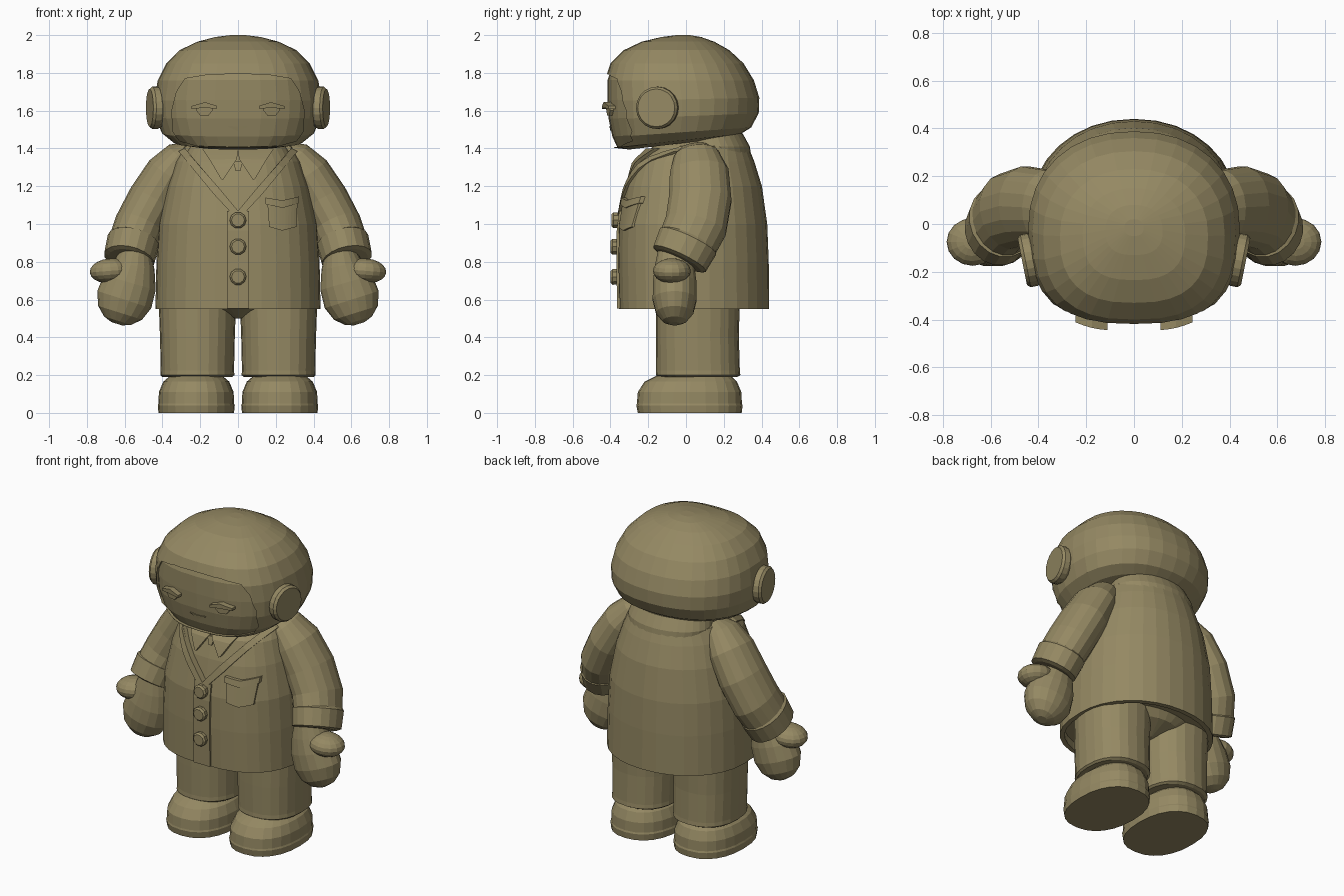
import bpy, bmesh, math
from mathutils import Matrix, Vector

cube = bpy.data.objects.get("Cube")
if cube:
    bpy.data.objects.remove(cube, do_unlink=True)

OLIVE = (0.30, 0.25, 0.125, 1)
mat = bpy.data.materials.new("olive clay")
mat.use_nodes = True
mat.diffuse_color = OLIVE
bsdf = next(n for n in mat.node_tree.nodes if n.type == 'BSDF_PRINCIPLED')
bsdf.inputs["Base Color"].default_value = OLIVE


def finish(bm, name):
    bmesh.ops.recalc_face_normals(bm, faces=bm.faces)
    me = bpy.data.meshes.new(name)
    bm.to_mesh(me)
    bm.free()
    me.materials.append(mat)
    ob = bpy.data.objects.new(name, me)
    bpy.context.collection.objects.link(ob)
    return ob


def skin(name, rings):
    """Bridge point rings and cap both ends."""
    bm = bmesh.new()
    vs = [[bm.verts.new(p) for p in r] for r in rings]
    n = len(vs[0])
    for a, b in zip(vs, vs[1:]):
        for i in range(n):
            j = (i + 1) % n
            bm.faces.new((a[i], a[j], b[j], b[i]))
    bm.faces.new(vs[0])
    bm.faces.new(vs[-1])
    return finish(bm, name)


def stack(name, rows, nf=2.0, nb=2.0, cx=0.0, seg=32):
    """Stacked rings: z, half width, front y, back y, optional tilt."""
    rings = []
    for z, w, yf, yb, *tilt in rows:
        t = tilt[0] if tilt else 0
        cy, d = (yf + yb) / 2, (yb - yf) / 2
        ring = []
        for i in range(seg):
            a = 2 * math.pi * i / seg
            c, s = math.cos(a), math.sin(a)
            e = 2 / (nf if s < 0 else nb)
            y = d * math.copysign(abs(s) ** e, s)
            x = w * math.copysign(abs(c) ** e, c)
            ring.append((cx + x, cy + y, z + t * y))
        rings.append(ring)
    return skin(name, rings)


def front_y(rows, nf, x, z):
    """Front surface depth of a stack at x, z."""
    for a, b in zip(rows, rows[1:]):
        if a[0] <= z <= b[0]:
            t = (z - a[0]) / (b[0] - a[0])
            w, yf, yb = (a[k] + t * (b[k] - a[k]) for k in (1, 2, 3))
            r = min(abs(x) / w, 0.97)
            return (yf + yb) / 2 - (yb - yf) / 2 * (1 - r ** nf) ** (1 / nf)
    return rows[0][2]


def plate(name, edge_a, edge_b, rows, nf, raise_by, steps=5):
    """Raised band between two x, z polylines, following a stack's front."""
    def fine(line):
        out = []
        for p, q in zip(line, line[1:]):
            out += [Vector(p).lerp(Vector(q), i / steps) for i in range(steps)]
        return out + [Vector(line[-1])]
    rings = []
    for p, q in zip(fine(edge_a), fine(edge_b)):
        yp, yq = (front_y(rows, nf, v.x, v.y) for v in (p, q))
        rings.append([(p.x, yp - raise_by, p.y), (q.x, yq - raise_by, q.y),
                      (q.x, yq + .02, q.y), (p.x, yp + .02, p.y)])
    return skin(name, rings)


def tube(name, rows, seg=18):
    """Limb through x, y, z centres with side radius and y radius."""
    pts = [Vector(r[:3]) for r in rows]
    rings = []
    for i, (x, y, z, r, ry) in enumerate(rows):
        d = pts[min(i + 1, len(pts) - 1)] - pts[max(i - 1, 0)]
        u = Vector((-d.z, 0, d.x)).normalized()
        v = d.cross(u).normalized()
        rings.append([pts[i] + u * r * math.cos(2 * math.pi * k / seg)
                      + v * ry * math.sin(2 * math.pi * k / seg) for k in range(seg)])
    return skin(name, rings)


def blob(name, centre, size, turn=0):
    bm = bmesh.new()
    m = (Matrix.Translation(centre) @ Matrix.Rotation(turn, 4, 'Y')
         @ Matrix.Diagonal((*size, 1)))
    bmesh.ops.create_uvsphere(bm, u_segments=16, v_segments=10, radius=1, matrix=m)
    return finish(bm, name)


def disc(name, centre, axis, rows, seg=16):
    """Turned disc: rows are radius, distance along the axis."""
    rot = Vector(axis).to_track_quat('Z', 'Y')
    return skin(name, [[Vector(centre) + rot @ Vector((r * math.cos(a), r * math.sin(a), h))
                        for a in (2 * math.pi * k / seg for k in range(seg))]
                       for r, h in rows])


def cut(ob, outline, y_end):
    """Cut an x, z outline into the front of an object."""
    cutter = skin(ob.name + "_cutter", [[(x, y, z) for x, z in outline] for y in (-1, y_end)])
    cutter.hide_render = True
    mod = ob.modifiers.new("opening", 'BOOLEAN')
    mod.operation, mod.object, mod.solver = 'DIFFERENCE', cutter, 'EXACT'
    bpy.context.view_layer.objects.active = ob
    bpy.ops.object.modifier_apply(modifier=mod.name)
    bpy.data.objects.remove(cutter, do_unlink=True)


def mirrored(half):
    return half + [(-x, z) for x, z in reversed(half) if x > 0]


# Helmet with face opening, and the head inside it
HEAD = [(1.425, .25, -.30, .21, .12), (1.44, .345, -.38, .29, .11),
        (1.485, .405, -.405, .345, .07), (1.57, .437, -.425, .385, .04),
        (1.66, .443, -.43, .388, .02), (1.76, .425, -.43, .36), (1.85, .38, -.40, .305),
        (1.92, .31, -.33, .23), (1.965, .215, -.235, .15), (1.99, .12, -.13, .08),
        (2.0, .04, -.05, .02)]
helmet = stack("helmet", HEAD, 2.6, 2.2)
cut(helmet, mirrored([(0, 1.795), (.16, 1.79), (.28, 1.77), (.325, 1.70), (.35, 1.6),
                      (.345, 1.49), (.31, 1.44), (.2, 1.41), (0, 1.405)]), -.2)
FACE = [(z + .003, w - .012, yf + .015, yb - .03, *t) for z, w, yf, yb, *t in HEAD[:7]]
stack("face", FACE, 2.6, 2.2)

# Eyes, eyelids, ear pads
for s, side in ((1, "left"), (-1, "right")):
    plate(side + "_eye", [(s * .135, 1.615), (s * .155, 1.62), (s * .2, 1.62), (s * .22, 1.615)],
          [(s * .135, 1.60), (s * .155, 1.575), (s * .2, 1.575), (s * .22, 1.60)],
          FACE, 2.6, .018, 1)
    plate(side + "_eyelid", [(s * .11, 1.625), (s * .175, 1.645), (s * .245, 1.625)],
          [(s * .11, 1.61), (s * .175, 1.615), (s * .245, 1.61)], FACE, 2.6, .036, 2)
    disc(side + "_ear_pad", (s * .405, -.145, 1.615), (s, -.2, 0),
         [(.1, 0), (.112, .02), (.112, .05), (.1, .064)], 20)
plate("mouth", [(-.055, 1.52), (0, 1.515), (.055, 1.52)],
      [(-.05, 1.513), (0, 1.492), (.05, 1.513)], FACE, 2.6, .009, 2)

# Jacket with V neck, shirt underneath
COAT = [(.55, .437, -.355, .44), (.8, .432, -.36, .438), (1.0, .42, -.357, .43),
        (1.2, .378, -.322, .402), (1.33, .335, -.282, .362), (1.41, .29, -.20, .33)]
NF = 2.6
hem = [(.6, .41, -.33, .41), (.55, .41, -.33, .41)]
jacket = stack("jacket", hem + COAT + [(1.42, .25, -.13, .31)], NF, 2.1)
cut(jacket, mirrored([(0, 1.07), (.28, 1.40), (.28, 1.6)]), -.03)
SHIRT = [(z, w - .03, yf + .025, yb - .03) for z, w, yf, yb in COAT[1:]]
stack("shirt", SHIRT + [(1.47, .2, -.1, .26)], NF, 2.1)
stack("back_collar", [(1.36, .26, -.02, .345), (1.41, .27, -.04, .338), (1.48, .25, -.05, .30)])

# Lapels and shirt collar
for s, side in ((1, "left"), (-1, "right")):
    plate(side + "_lapel", [(s * .285, 1.40), (s * .1, 1.19), (0, 1.07)],
          [(s * .315, 1.385), (s * .13, 1.16), (0, 1.02)], COAT, NF, .014)
    plate(side + "_shirt_collar", [(0, 1.40), (s * .005, 1.345), (s * .08, 1.232)],
          [(s * .19, 1.40), (s * .15, 1.34), (s * .09, 1.238)], SHIRT, NF, .028)
plate("tie_knot", [(-.025, 1.33), (-.012, 1.28)], [(.025, 1.33), (.012, 1.28)], SHIRT, NF, .012)

# Placket, buttons, breast pocket
plate("placket", [(-.058, .552), (-.058, 1.07)], [(.058, .552), (.058, 1.07)], COAT, NF, .01)
for i, z in enumerate((1.02, .88, .72)):
    disc(f"button_{i + 1}", (0, front_y(COAT, NF, 0, z), z), (0, -1, 0),
         [(.042, -.01), (.044, .03), (.034, .04)], 10)
plate("pocket", [(.155, 1.12), (.235, 1.11), (.315, 1.12)],
      [(.165, .985), (.235, .965), (.31, .985)], COAT, NF, .012)
plate("pocket_band", [(.145, 1.14), (.235, 1.125), (.322, 1.145)],
      [(.145, 1.105), (.235, 1.085), (.322, 1.11)], COAT, NF, .02)

# Hips joining the legs
stack("hips", [(.5, .02, -.04, .16), (.555, .22, -.15, .28), (.62, .38, -.2, .32)])

# Arms, cuffs, mittens, legs, shoes
for s, side in ((1, "left"), (-1, "right")):
    tube(side + "_sleeve", [(s * x, y, z, r, ry) for x, y, z, r, ry in (
        (.255, .045, 1.41, .03, .07), (.297, .055, 1.365, .087, .12),
        (.368, .07, 1.272, .12, .158), (.45, .075, 1.13, .133, .168),
        (.522, .052, .99, .134, .167), (.57, -.01, .86, .13, .155))])
    tube(side + "_cuff", [(s * x, y, z, r, ry) for x, y, z, r, ry in (
        (.55, .016, .92, .125, .15), (.554, .011, .908, .14, .165),
        (.577, -.034, .815, .135, .155), (.579, -.038, .807, .11, .13))])
    # Mitten leans outward from the wrist
    tube(side + "_mitten", [(s * x, -.06, z, r, ry) for x, z, r, ry in (
        (.54, .86, .08, .09), (.55, .78, .11, .105), (.573, .69, .143, .117),
        (.602, .60, .15, .118), (.624, .53, .122, .1), (.637, .488, .075, .065),
        (.642, .472, .03, .03))])
    blob(side + "_thumb", (s * .675, -.075, .752), (.11, .1, .066), s * .08)
    stack(side + "_leg", [(.19, .185, -.145, .27), (.2, .196, -.16, .288),
                          (.225, .194, -.158, .285), (.4, .198, -.16, .28),
                          (.62, .206, -.16, .285)], 2.3, 2.3, s * .215, 24)
    stack(side + "_shoe", [(0, .2, -.255, .295), (.04, .204, -.263, .3), (.05, .2, -.26, .296),
                           (.11, .198, -.255, .293), (.165, .175, -.22, .27),
                           (.195, .14, -.16, .24), (.206, .08, -.1, .18)],
          2.3, 2.3, s * .221, 24)
